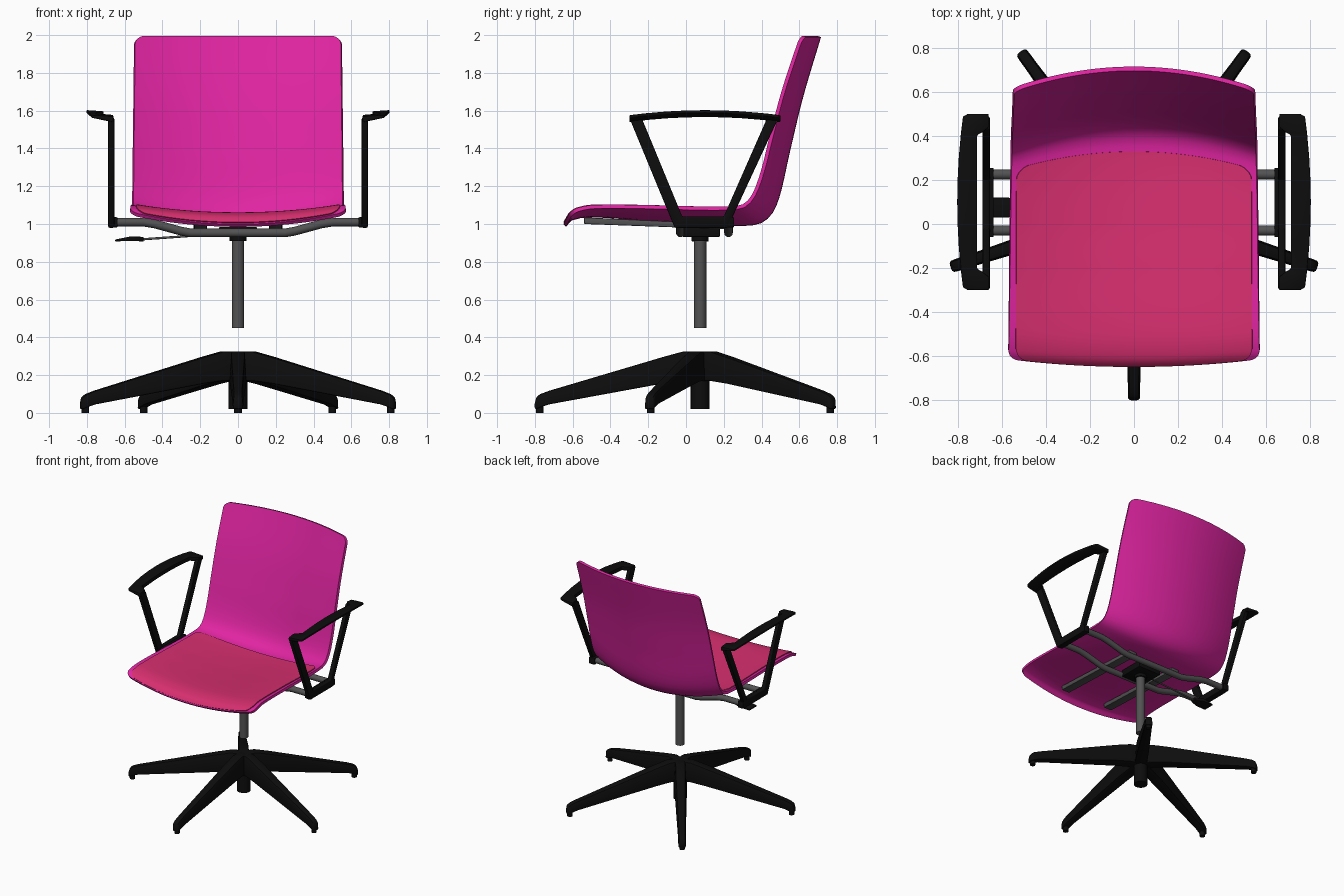
import bpy, bmesh, math
from mathutils import Vector, Matrix

cube = bpy.data.objects.get("Cube")
if cube:
    bpy.data.objects.remove(cube, do_unlink=True)


def material(name, rgb):
    m = bpy.data.materials.new(name)
    m.use_nodes = True
    m.diffuse_color = (*rgb, 1)
    m.node_tree.nodes["Principled BSDF"].inputs["Base Color"].default_value = (*rgb, 1)
    return m


magenta = material("magenta shell", (0.75, 0.018, 0.36))
coral = material("coral fabric", (0.68, 0.028, 0.16))
black = material("black plastic", (0.004, 0.004, 0.004))
grey = material("grey metal", (0.085, 0.085, 0.085))


def finish(name, bm, mat, modifier=None, **settings):
    """Turn a bmesh into an object, apply one modifier and shade it."""
    mesh = bpy.data.meshes.new(name)
    bm.to_mesh(mesh)
    bm.free()
    ob = bpy.data.objects.new(name, mesh)
    bpy.context.collection.objects.link(ob)
    mesh.materials.append(mat)
    bpy.ops.object.select_all(action='DESELECT')
    ob.select_set(True)
    bpy.context.view_layer.objects.active = ob
    if modifier:
        mod = ob.modifiers.new(modifier.lower(), modifier)
        for key, value in settings.items():
            setattr(mod, key, value)
        bpy.ops.object.modifier_apply(modifier=mod.name)
    bpy.ops.object.shade_smooth_by_angle(angle=math.radians(35))
    return ob


def loft(name, rings, mat, bevel=0.006, matrix=None):
    """Skin equal-sized rings of points and cap both ends."""
    bm = bmesh.new()
    loops = [[bm.verts.new(p) for p in ring] for ring in rings]
    n = len(loops[0])
    for a, b in zip(loops, loops[1:]):
        for i in range(n):
            bm.faces.new((a[i], a[(i + 1) % n], b[(i + 1) % n], b[i]))
    bm.faces.new(loops[0])
    bm.faces.new(loops[-1])
    bmesh.ops.recalc_face_normals(bm, faces=bm.faces)
    if matrix:
        bm.transform(matrix)
    return finish(name, bm, mat, 'BEVEL', width=bevel, segments=2)


def prism(name, profile, x0, x1, mat, bevel=0.006):
    """Extrude a (y, z) outline across x."""
    return loft(name, [[(x, y, z) for y, z in profile] for x in (x0, x1)], mat, bevel)


def rect(y0, y1, z0, z1):
    return [(y0, z0), (y1, z0), (y1, z1), (y0, z1)]


def cylinder(name, x, y, z0, z1, radius, mat):
    bm = bmesh.new()
    bmesh.ops.create_cone(bm, cap_ends=True, segments=24, radius1=radius, radius2=radius,
                          depth=z1 - z0, matrix=Matrix.Translation((x, y, (z0 + z1) / 2)))
    return finish(name, bm, mat)


def tube(name, points, radius, mat):
    cu = bpy.data.curves.new(name, 'CURVE')
    cu.dimensions = '3D'
    cu.bevel_depth, cu.bevel_resolution, cu.use_fill_caps = radius, 4, True
    sp = cu.splines.new('POLY')
    sp.points.add(len(points) - 1)
    for p, co in zip(sp.points, points):
        p.co = (*co, 1)
    sp.use_smooth = True
    cu.materials.append(mat)
    ob = bpy.data.objects.new(name, cu)
    bpy.context.collection.objects.link(ob)


# Shell profile from front lip to top of back: centre y, z and side edge y, z
PROFILE = [Vector(p) for p in (
    (-.635, .985, -.605, 1.045), (-.6, 1.02, -.57, 1.065), (-.5, 1.035, -.49, 1.08),
    (-.2, 1.015, -.2, 1.08), (0, 1.0, 0, 1.075), (.3, .99, .22, 1.075),
    (.4, 1.005, .31, 1.09), (.46, 1.06, .365, 1.15), (.5, 1.16, .41, 1.27),
    (.55, 1.38, .455, 1.45), (.62, 1.67, .52, 1.7), (.715, 1.99, .615, 1.99))]
KNOTS = [0]
for a, b in zip(PROFILE, PROFILE[1:]):
    KNOTS.append(KNOTS[-1] + (b.xy - a.xy).length)
LENGTH = KNOTS[-1]


def slope(i):
    lo, hi = max(i - 1, 0), min(i + 1, len(KNOTS) - 1)
    return (PROFILE[hi] - PROFILE[lo]) / (KNOTS[hi] - KNOTS[lo])


def surface(s, x):
    """Point on the shell at length s along the profile and offset x."""
    i = max(k for k in range(len(KNOTS) - 1) if KNOTS[k] <= s + 1e-9)
    h = KNOTS[i + 1] - KNOTS[i]
    t = (s - KNOTS[i]) / h
    p = (PROFILE[i] * (2 * t**3 - 3 * t**2 + 1) + PROFILE[i + 1] * (3 * t**2 - 2 * t**3)
         + slope(i) * h * (t**3 - 2 * t**2 + t) + slope(i + 1) * h * (t**3 - t**2))
    f = (x / 0.565) ** 2
    return Vector((x, p[0] + (p[2] - p[0]) * f, p[1] + (p[3] - p[1]) * f))


def sheet(name, s0, s1, half, taper, corner, lift, thick, mat):
    """Curved panel with rounded corners lying on the shell surface."""
    ease = [corner * (1 - math.cos(math.pi / 2 * k / 8)) for k in range(8)]
    span = s1 - s0 - 2 * corner
    steps = ease + [corner + span * k / 48 for k in range(49)] + \
        [s1 - s0 - e for e in reversed(ease)]
    bm = bmesh.new()
    rows = []
    for d in steps:
        near = corner - min(corner, d, s1 - s0 - d)
        w = half - taper * (s0 + d) / LENGTH - corner + math.sqrt(corner**2 - near**2)
        rows.append([bm.verts.new(surface(s0 + d, w * k / 14)) for k in range(-14, 15)])
    for a, b in zip(rows, rows[1:]):
        for j in range(28):
            bm.faces.new((a[j], a[j + 1], b[j + 1], b[j]))
    bm.normal_update()
    for v in bm.verts:
        v.co += v.normal * lift
    finish(name, bm, mat, 'SOLIDIFY', thickness=thick, offset=1)


sheet("seat_shell", 0, LENGTH, 0.572, 0.022, 0.05, 0, 0.02, magenta)
sheet("seat_cushion", 0.01, KNOTS[5] + 0.03, 0.54, 0, 0.06, 0.012, 0.015, coral)

# Five-legged base, hub and feet
CY = 0.075
SECTIONS = [(0, .045, .17, .325), (.09, .045, .17, .325), (.2, .045, .155, .295),
            (.8, .029, .045, .117), (.845, .029, .03, .1), (.867, .027, .02, .085),
            (.876, .022, .02, .05)]
for k in range(5):
    spin = Matrix.Translation((0, CY, 0)) @ Matrix.Rotation(math.radians(72 * k - 90), 4, 'Z')
    loft(f"base_leg_{k + 1}",
         [[(r, -w, lo), (r, w, lo), (r, w * .8, hi), (r, -w * .8, hi)]
          for r, w, lo, hi in SECTIONS], black, 0.01, spin)
    foot = spin @ Vector((0.85, 0, 0))
    cylinder(f"foot_{k + 1}", foot.x, foot.y, 0, 0.05, 0.02, black)
cylinder("base_hub", 0, CY, 0.02, 0.325, 0.05, black)

# Column and mechanism under the seat
cylinder("column", 0, CY, 0.45, 0.93, 0.033, grey)
cylinder("column_collar", 0, CY, 0.91, 0.94, 0.045, black)
prism("mechanism_box", rect(-.02, .18, .932, .985), -0.1, 0.1, black)
for n, y in (("front", -.03), ("rear", .225)):
    half = [(.66, 1.01), (.5, 1.01), (.44, 1.0), (.3, .962), (.25, .953)]
    path = [(-x, y, z) for x, z in half] + [(x, y, z) for x, z in reversed(half)]
    tube(f"{n}_cross_tube", path, 0.023, grey)

# Height lever on the right
tube("lever_rod", [(-.08, CY, .95), (-.25, CY, .937), (-.52, CY, .918)], 0.006, grey)
loft("lever_handle", [[(x, CY - w, z - h), (x, CY + w, z - h), (x, CY + w, z + h), (x, CY - w, z + h)]
                      for x, w, z, h in ((-.5, .02, .92, .012), (-.57, .045, .922, .012),
                                         (-.65, .045, .913, .005))], black, 0.003)

# Seat rails and armrests on both sides
for side, sx in (("left", 1), ("right", -1)):
    prism(f"{side}_seat_rail", [(-.54, 1.0), (0, .98), (.23, .972), (.23, 1.0), (-.1, 1.015), (-.54, 1.035)],
          sx * .165, sx * .235, grey)
    prism(f"{side}_arm_frame",
          [(-.3, 1.562), (-.06, .98), (.22, .98), (.49, 1.562),
           (.43, 1.562), (.2, 1.04), (-.02, 1.04), (-.235, 1.562)],
          sx * .655, sx * .687, black)
    prism(f"{side}_arm_foot", rect(-.06, .255, .982, 1.036), sx * .637, sx * .687, black)
    rings = []
    for q in (-1, -.97, -.85, -.79, -.76, -.5, -.25, 0, .25, .5, .76, .79, .85, .97, 1):
        inner = .66 if abs(q) > .8 else .69 if abs(q) > .78 else .712
        outer = .803 - .028 * q * q - (.02 if abs(q) == 1 else 0)
        y, drop = .1 + .4 * q, .027 * q * q
        rings.append([(sx * x, y, z - drop) for x, z in
                      ((inner, 1.565), (outer, 1.588), (outer, 1.603), (inner, 1.597))])
    loft(f"{side}_arm_pad", rings, black, 0.005)
